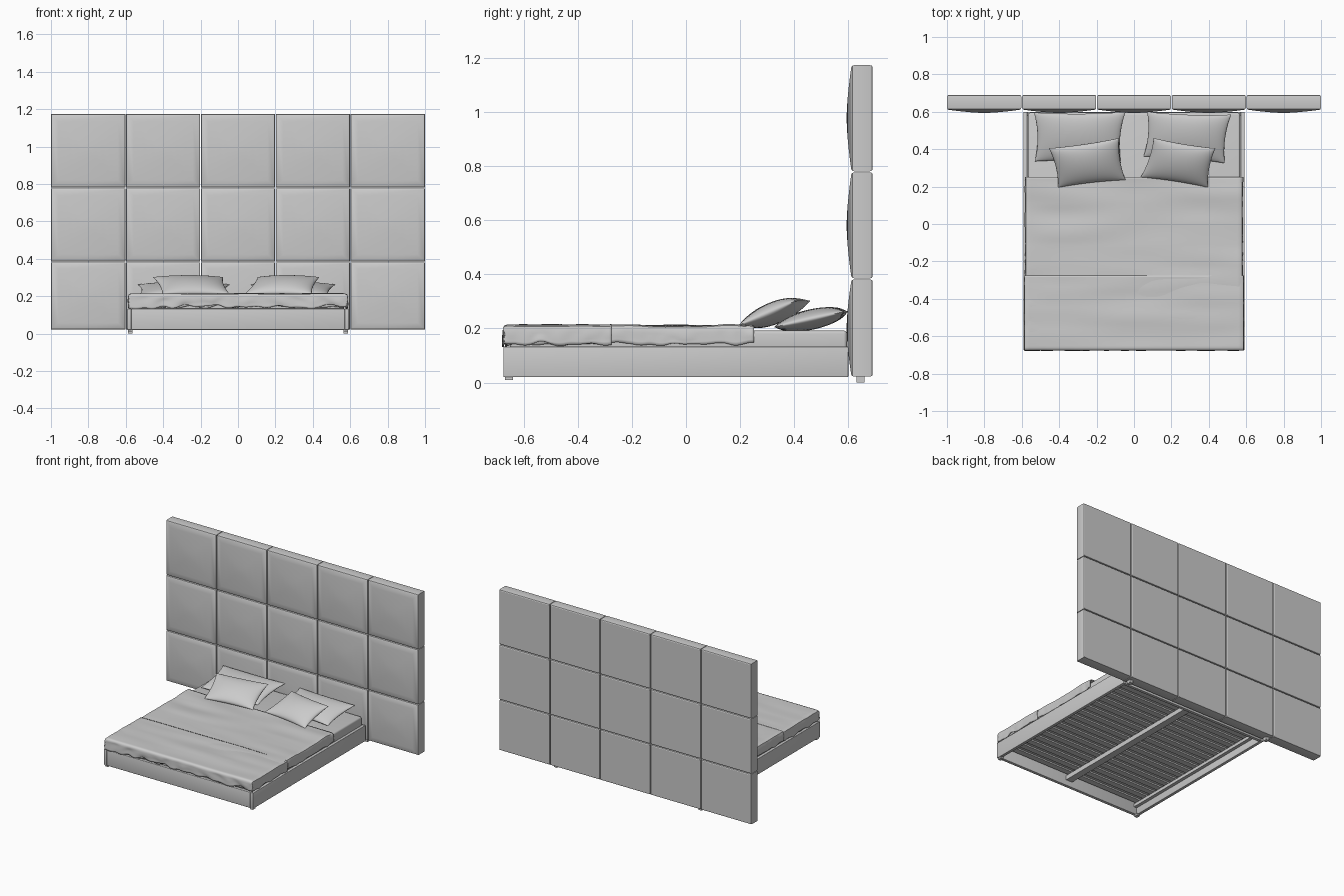
import bpy, bmesh, math
from mathutils import Vector, noise

if "Cube" in bpy.data.objects:
    bpy.data.objects.remove(bpy.data.objects["Cube"])


def finish(name, bm, angle=35):
    bmesh.ops.recalc_face_normals(bm, faces=bm.faces)
    me = bpy.data.meshes.new(name)
    bm.to_mesh(me)
    bm.free()
    ob = bpy.data.objects.new(name, me)
    bpy.context.collection.objects.link(ob)
    if angle:
        bpy.ops.object.select_all(action='DESELECT')
        ob.select_set(True)
        bpy.context.view_layer.objects.active = ob
        bpy.ops.object.shade_smooth_by_angle(angle=math.radians(angle))
    return ob


def box(name, x0, x1, y0, y1, z0, z1, bevel=0.0):
    bm = bmesh.new()
    bmesh.ops.create_cube(bm, size=1)
    for v in bm.verts:
        v.co = ((x0 + x1) / 2 + v.co.x * (x1 - x0),
                (y0 + y1) / 2 + v.co.y * (y1 - y0),
                (z0 + z1) / 2 + v.co.z * (z1 - z0))
    if bevel:
        bmesh.ops.bevel(bm, geom=bm.edges[:], offset=bevel, segments=3, profile=0.5, affect='EDGES')
    return finish(name, bm, 35 if bevel else 0)


def panel(name, x0, x1, z0, z1):
    # square rings from back to front: (fraction of half size, y)
    cx, cz, hx, hz = (x0 + x1) / 2, (z0 + z1) / 2, (x1 - x0) / 2, (z1 - z0) / 2
    rings = [(0.965, 0.690), (0.99, 0.687), (1, 0.680), (1, 0.622), (0.99, 0.615), (0.96, 0.611),
             (0.8, 0.6065), (0.6, 0.602), (0.4, 0.598), (0.2, 0.595), (0.06, 0.594)]
    bm = bmesh.new()
    loops = [[bm.verts.new((cx + sx * hx * f, y, cz + sz * hz * f))
              for sx, sz in ((-1, -1), (1, -1), (1, 1), (-1, 1))] for f, y in rings]
    for a, b in zip(loops, loops[1:]):
        for i in range(4):
            j = (i + 1) % 4
            bm.faces.new((a[i], a[j], b[j], b[i]))
    bm.faces.new(loops[0])
    bm.faces.new(loops[-1])
    finish(name, bm, 30)


# padded wall headboard, 5 x 3 panels
xs = [-1, -0.6, -0.2, 0.2, 0.6, 1]
zs = [0.02, 0.383, 0.779, 1.175]
g = 0.002
for i in range(5):
    for k in range(3):
        panel(f"headboard_panel_{i}_{k}", xs[i] + g * (i > 0), xs[i + 1] - g * (i < 4),
              zs[k] + g, zs[k + 1] - g)

# bed frame rails
X, Y0, Y1 = 0.592, -0.675, 0.6
for s, n in ((-1, "left"), (1, "right")):
    a, b = sorted((s * X, s * (X - 0.022)))
    box(f"side_rail_{n}", a, b, Y0, Y1, 0.02, 0.133, 0.003)
    a, b = sorted((s * (X - 0.022), s * (X - 0.045)))
    box(f"slat_ledge_{n}", a, b, Y0 + 0.02, Y1 - 0.02, 0.07, 0.092)
    for y in (-0.655, 0.645):
        box(f"foot_{n}", s * 0.575 - 0.012, s * 0.575 + 0.012, y - 0.015, y + 0.015,
            0.0 if y > 0 else 0.01, 0.024)
box("front_rail", -X + 0.022, X - 0.022, Y0, Y0 + 0.022, 0.02, 0.133, 0.003)
box("back_rail", -X + 0.022, X - 0.022, Y1 - 0.022, Y1, 0.02, 0.133, 0.003)
box("centre_beam", -0.025, 0.025, Y0 + 0.02, Y1 - 0.02, 0.06, 0.092)

# slats in two halves
N = 17
for i in range(N):
    y = -0.615 + 1.155 * i / (N - 1)
    for s, n in ((-1, "left"), (1, "right")):
        a, b = sorted((s * 0.004, s * 0.568))
        box(f"slat_{n}_{i}", a, b, y - 0.021, y + 0.021, 0.092, 0.102)

box("mattress", -0.568, 0.568, -0.65, 0.595, 0.106, 0.192, 0.012)


def cover(name, hx, y_front, y_back, top, drop, wave, seed, nx=110, ny=90):
    # cloth laid flat, then folded down past the sides and the front
    r = 0.012
    bm = bmesh.new()
    rows = []
    for j in range(ny + 1):
        t = (y_front - drop) + (y_back - y_front + drop) * j / ny
        row = []
        for i in range(nx + 1):
            s = (hx + drop) * (2 * i / nx - 1)
            ex, ey = max(0, abs(s) - hx), max(0, y_front - t)
            e = max(ex, ey)
            x = math.copysign(min(abs(s), hx), s)
            y = max(t, y_front)
            n = noise.noise(Vector((s * 2.5, t * 9, seed)))
            f = noise.noise(Vector((s * 14, t * 14, seed + 5)))
            z = top + wave * n - e * (0.9 + 0.25 * f)
            # rounded edge, then soft folds in the hanging part
            near = min(hx - abs(x), y - y_front)
            z -= max(0, r - near) ** 2 / r * 0.5
            k = min(1, e / 0.03) * 0.006 * f
            if ex > 0:
                x += math.copysign(k, s)
            if ey > 0:
                y -= k
            row.append(bm.verts.new((x, y, z)))
        rows.append(row)
    for a, b in zip(rows, rows[1:]):
        for i in range(nx):
            bm.faces.new((a[i], a[i + 1], b[i + 1], b[i]))
    ob = finish(name, bm, 50)
    m = ob.modifiers.new("thickness", 'SOLIDIFY')
    m.thickness = 0.005
    m.offset = 0


cover("blanket", 0.578, -0.662, 0.252, 0.209, 0.068, 0.008, 1.0)
cover("foot_throw", 0.584, -0.674, -0.275, 0.211, 0.07, 0.006, 7.0, 110, 50)


def pillow(name, corners, thick, n=20):
    # corners: front left, front right, back right, back left
    c = [Vector(p) for p in corners]
    up = (c[1] - c[0]).cross(c[3] - c[0]).normalized()
    bm = bmesh.new()
    for side in (1, -1):
        grid = []
        for j in range(n + 1):
            v = -math.cos(math.pi * j / n)
            row = []
            for i in range(n + 1):
                u = -math.cos(math.pi * i / n)
                # edges pulled in between pointed corners
                a = (u * (1 - 0.07 * (1 - v * v)) + 1) / 2
                b = (v * (1 - 0.07 * (1 - u * u)) + 1) / 2
                p = c[0].lerp(c[1], a).lerp(c[3].lerp(c[2], a), b)
                h = ((1 - u * u) * (1 - v * v)) ** 0.5
                row.append(bm.verts.new(p + up * side * thick / 2 * h))
            grid.append(row)
        for p, q in zip(grid, grid[1:]):
            for i in range(n):
                bm.faces.new((p[i], p[i + 1], q[i + 1], q[i]))
    bmesh.ops.remove_doubles(bm, verts=bm.verts, dist=1e-5)
    finish(name, bm, 60)


zf, zb = 0.205, 0.262
pillow("back_pillow_left", [(-0.53, 0.335, zf), (-0.07, 0.325, zf), (-0.045, 0.6, zb), (-0.535, 0.597, zb)], 0.075)
pillow("back_pillow_right", [(0.05, 0.36, zf), (0.485, 0.325, zf), (0.52, 0.585, zb), (0.07, 0.6, zb)], 0.075)
zf, zb = 0.212, 0.302
pillow("front_pillow_left", [(-0.405, 0.195, zf), (-0.045, 0.235, zf), (-0.08, 0.46, zb), (-0.455, 0.405, zb)], 0.08)
pillow("front_pillow_right", [(0.035, 0.25, zf), (0.395, 0.195, zf), (0.435, 0.405, zb), (0.105, 0.46, zb)], 0.08)
